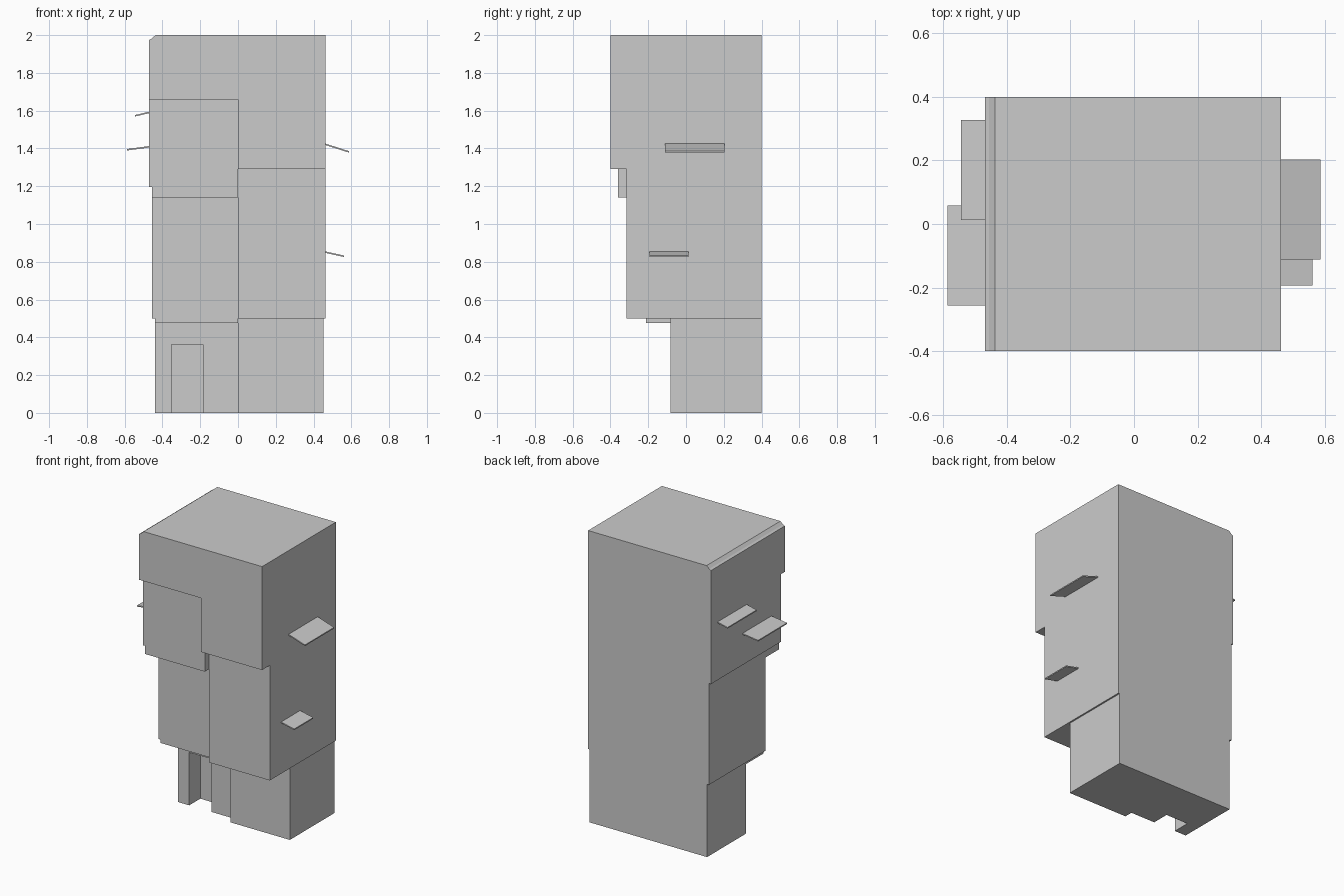
import bpy
import bmesh

cube = bpy.data.objects.get("Cube")
if cube:
    bpy.data.objects.remove(cube, do_unlink=True)

BACK = 0.4

# One plain grey for everything
grey = bpy.data.materials.new("plain_grey")
grey.use_nodes = True
grey.diffuse_color = (0.6, 0.6, 0.6, 1)
shader = next(n for n in grey.node_tree.nodes if n.type == "BSDF_PRINCIPLED")
shader.inputs["Base Color"].default_value = grey.diffuse_color


def prism(name, profile, y0, y1):
    """Extrude an (x, z) outline along y."""
    bm = bmesh.new()
    face = bm.faces.new([bm.verts.new((x, y0, z)) for x, z in profile])
    out = bmesh.ops.extrude_face_region(bm, geom=[face])["geom"]
    moved = [v for v in out if isinstance(v, bmesh.types.BMVert)]
    bmesh.ops.translate(bm, verts=moved, vec=(0, y1 - y0, 0))
    bmesh.ops.recalc_face_normals(bm, faces=bm.faces)
    mesh = bpy.data.meshes.new(name)
    bm.to_mesh(mesh)
    bm.free()
    mesh.materials.append(grey)
    obj = bpy.data.objects.new(name, mesh)
    bpy.context.collection.objects.link(obj)
    return obj


def block(name, x0, x1, z0, z1, y0, y1=BACK):
    return prism(name, [(x0, z0), (x1, z0), (x1, z1), (x0, z1)], y0, y1)


def combine(base, other, operation):
    """Fuse or cut, then discard the helper."""
    mod = base.modifiers.new("combine", "BOOLEAN")
    mod.operation = operation
    mod.solver = "EXACT"
    mod.object = other
    bpy.context.view_layer.objects.active = base
    bpy.ops.object.modifier_apply(modifier=mod.name)
    bpy.data.objects.remove(other, do_unlink=True)


# Crown across the full width, with a small chamfered parapet on one side
tower = prism("tower_body", [(-0.47, 1.66), (0.463, 1.66), (0.463, 2),
                             (-0.437, 2), (-0.456, 1.982), (-0.47, 1.975)],
              -0.4, BACK)

# Stepped storeys: x0, x1, z0, z1, front y
storeys = {
    "left_upper_storey": (0, 0.463, 1.29, 1.8, -0.4),
    "left_middle_storey": (0, 0.463, 0.5, 1.4, -0.316),
    "left_ground_storey": (0, 0.452, 0, 0.6, -0.083),
    "right_upper_storey": (-0.47, 0, 1.196, 1.7, -0.36),
    "right_upper_lip": (-0.455, 0, 1.14, 1.3, -0.36),
    "right_middle_storey": (-0.455, 0, 0.5, 1.25, -0.213),
    "right_middle_lip": (-0.44, 0, 0.477, 0.6, -0.213),
    "right_ground_storey": (-0.44, 0.1, 0, 0.55, -0.025),
}
for name, size in storeys.items():
    combine(tower, block(name, *size), "UNION")

# Doorway recess
combine(tower, block("doorway_cutter", -0.353, -0.185, -0.1, 0.363, -0.15, 0.095),
        "DIFFERENCE")

# Clean up flat faces
bm = bmesh.new()
bm.from_mesh(tower.data)
bmesh.ops.remove_doubles(bm, verts=bm.verts, dist=0.0001)
bmesh.ops.dissolve_limit(bm, angle_limit=0.01, verts=bm.verts, edges=bm.edges)
bm.to_mesh(tower.data)
bm.free()

# Thin sloping awnings: wall x, tip x, wall z, tip z, y range
THICK = 0.008
awnings = {
    "left_high_awning": (0.462, 0.587, 1.426, 1.386, -0.112, 0.203),
    "left_low_awning": (0.462, 0.562, 0.855, 0.833, -0.193, 0.013),
    "right_high_awning": (-0.469, -0.545, 1.595, 1.577, 0.013, 0.328),
    "right_low_awning": (-0.469, -0.588, 1.413, 1.397, -0.256, 0.058),
}
for name, (wall, tip, z_wall, z_tip, y0, y1) in awnings.items():
    prism(name, [(wall, z_wall), (tip, z_tip),
                 (tip, z_tip - THICK), (wall, z_wall - THICK)], y0, y1)
